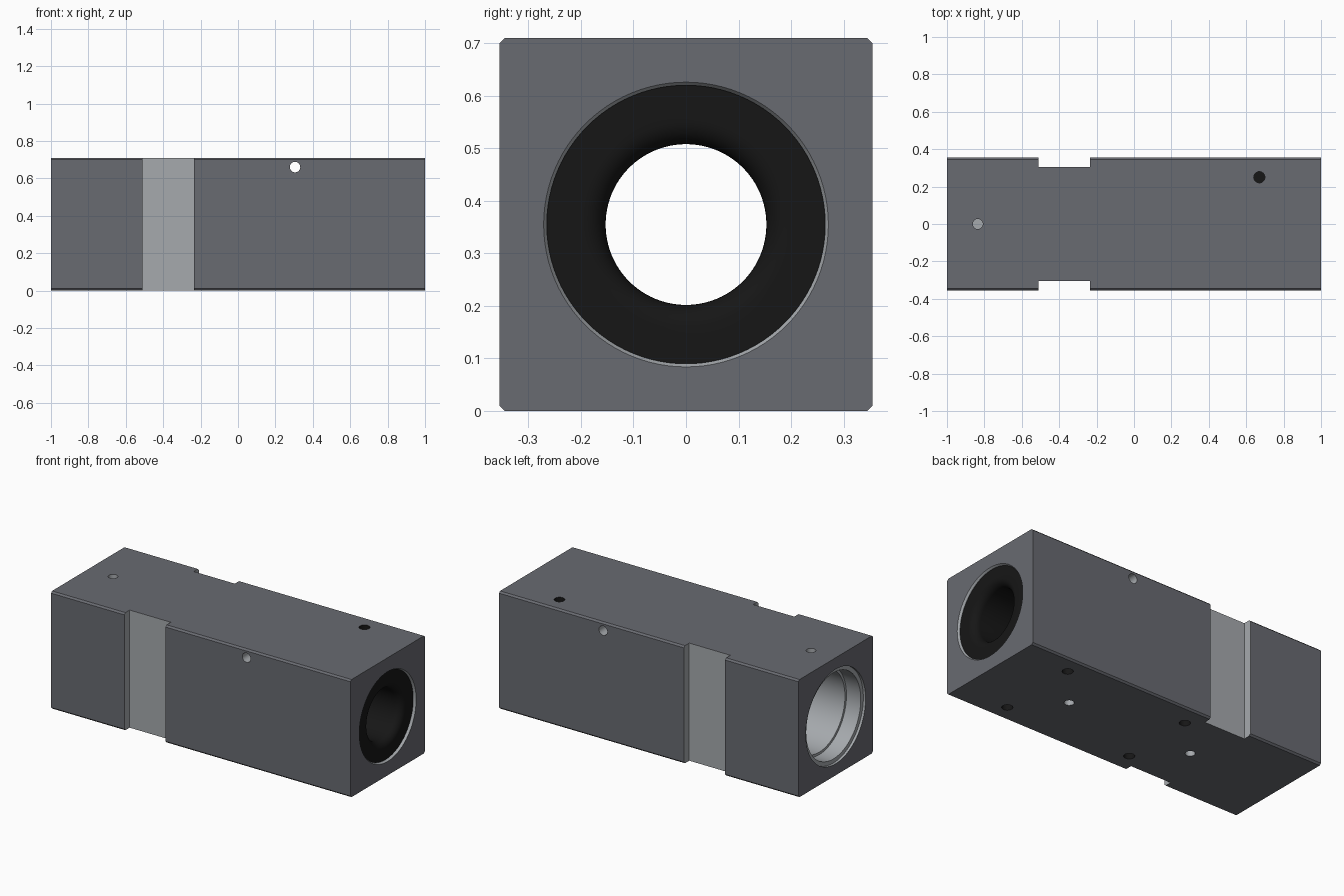
import bpy, bmesh
from math import sin, cos, pi, radians
from mathutils import Matrix, Vector

if "Cube" in bpy.data.objects:
    bpy.data.objects.remove(bpy.data.objects["Cube"])

H, MID = 0.355, 0.355          # half width, bore axis height


def material(name, rgb):
    m = bpy.data.materials.new(name)
    m.diffuse_color = (*rgb, 1)
    m.use_nodes = True
    m.node_tree.nodes["Principled BSDF"].inputs["Base Color"].default_value = m.diffuse_color
    return m


STEEL = material("dark_steel", (0.14, 0.145, 0.165))
BARE = material("machined_metal", (0.38, 0.40, 0.42))
BLACK = material("black", (0.008, 0.008, 0.008))


def finish(name, bm, mat):
    bmesh.ops.recalc_face_normals(bm, faces=bm.faces)
    me = bpy.data.meshes.new(name)
    bm.to_mesh(me)
    bm.free()
    me.materials.append(mat)
    ob = bpy.data.objects.new(name, me)
    bpy.context.collection.objects.link(ob)
    return ob


def box(name, lo, hi, mat, chamfer=0):
    bm = bmesh.new()
    bmesh.ops.create_cube(bm, size=1)
    lo, hi = Vector(lo), Vector(hi)
    for v in bm.verts:
        v.co = (lo + hi) / 2 + v.co * (hi - lo)
    if chamfer:                # only the edges running along x
        edges = [e for e in bm.edges if abs(e.verts[0].co.x - e.verts[1].co.x) > 0.1]
        bmesh.ops.bevel(bm, geom=edges, offset=chamfer, segments=1, affect='EDGES')
    return finish(name, bm, mat)


def lathe_x(name, profile, mat, closed=False, n=96):
    """Revolve (x, radius) points about the bore axis."""
    bm = bmesh.new()
    rings = [[bm.verts.new((x, r * cos(2 * pi * i / n), MID + r * sin(2 * pi * i / n)))
              for i in range(n)] for x, r in profile]
    pairs = list(zip(rings, rings[1:]))
    if closed:
        pairs.append((rings[-1], rings[0]))
    else:
        bm.faces.new(rings[0])
        bm.faces.new(rings[-1])
    for a, b in pairs:
        for i in range(n):
            j = (i + 1) % n
            bm.faces.new((a[i], a[j], b[j], b[i]))
    return finish(name, bm, mat)


def drill(start, direction, r, depth, mat=BARE, over=0.01):
    """Cylinder cutter entering the surface at start."""
    d = Vector(direction)
    bm = bmesh.new()
    bmesh.ops.create_cone(bm, cap_ends=True, segments=32, radius1=r, radius2=r, depth=depth + over)
    rot = Vector((0, 0, 1)).rotation_difference(d).to_matrix().to_4x4()
    centre = Vector(start) + d * (depth - over) / 2
    bm.transform(Matrix.Translation(centre) @ rot)
    return finish("cutter", bm, mat)


# main block
body = box("cylinder_block", (-1, -H, 0), (1, H, 0.71), STEEL, 0.01)
DOWN, UP, LEFT, RIGHT, BACK = (0, 0, -1), (0, 0, 1), (-1, 0, 0), (1, 0, 0), (0, 1, 0)
cutters = []

# stepped bore
cutters.append(lathe_x("bore_cutter", [
    (-1.02, 0.285), (-0.985, 0.285), (-0.985, 0.26), (-0.89, 0.26), (-0.89, 0.245),
    (0.05, 0.245), (0.05, 0.16), (0.7, 0.16), (0.7, 0.265), (0.99, 0.265),
    (1.0, 0.271), (1.02, 0.271)], BARE))

for s in (-1, 1):
    # clamping notches on both sides
    cutters.append(box("notch_cutter", (-0.51, min(s * 0.305, s * 0.5), -0.1),
                       (-0.235, max(s * 0.305, s * 0.5), 0.9), BARE))
    # counterbored through holes
    cutters.append(drill((0.305, s * 0.19, 0.71), DOWN, 0.05, 0.75))
    cutters.append(drill((0.305, s * 0.19, 0.71), DOWN, 0.073, 0.07))
    # pin holes on both ends
    cutters.append(drill((1, s * 0.307, MID), LEFT, 0.021, 0.05))
    cutters.append(drill((-1, s * 0.31, MID), RIGHT, 0.017, 0.05))
    # threaded holes, top and bottom
    for x, y in ((-0.16, 0.23), (0.67, 0.25)):
        cutters.append(drill((x, s * y, 0.71), DOWN, 0.03, 0.1, BLACK))
        cutters.append(drill((x, s * y, 0), UP, 0.03, 0.1, BLACK))
    # corner bolt holes on the left end
    for t in (-1, 1):
        cutters.append(drill((-1, s * 0.25, MID + t * 0.255), RIGHT, 0.048, 0.15))

# centre-line ports
for x, r in ((-0.835, 0.027), (-0.52, 0.018), (-0.39, 0.027), (0.21, 0.035), (0.45, 0.027)):
    cutters.append(drill((x, 0, 0.71), DOWN, r, 0.06))
for x in (-0.39, 0.45):
    cutters.append(drill((x, 0, 0), UP, 0.027, 0.06))
# cross channel and upper end port
cutters.append(drill((0.305, -H, 0.66), BACK, 0.028, 0.75))
cutters.append(drill((-1, 0, MID + 0.32), RIGHT, 0.015, 0.05))

# cut everything out of the block
bpy.context.view_layer.objects.active = body
for c in cutters:
    mod = body.modifiers.new("cut", 'BOOLEAN')
    mod.object, mod.operation, mod.solver = c, 'DIFFERENCE', 'EXACT'
    mod.material_mode = 'TRANSFER'
    bpy.ops.object.modifier_apply(modifier=mod.name)
    bpy.data.objects.remove(c)

# black bushing with a rounded lip
lip = [(0.94 + 0.045 * sin(a), 0.198 - 0.045 * cos(a)) for a in (i * pi / 16 for i in range(9))]
bushing = lathe_x("bushing", [(0.7, 0.265), (0.7, 0.153)] + lip + [(0.985, 0.265)], BLACK, True)

# slotted plug in the port on top
plug = lathe_x("port_plug", [(0, 0.017), (0.05, 0.017)], BARE, n=24)
plug.data.transform(Matrix.Translation((0.21, 0, 0.65)) @ Matrix.Rotation(radians(-90), 4, 'Y')
                    @ Matrix.Translation((0, 0, -MID)))

for ob in (body, bushing, plug):
    bpy.ops.object.select_all(action='DESELECT')
    ob.select_set(True)
    bpy.context.view_layer.objects.active = ob
    bpy.ops.object.shade_smooth_by_angle(angle=radians(30))
